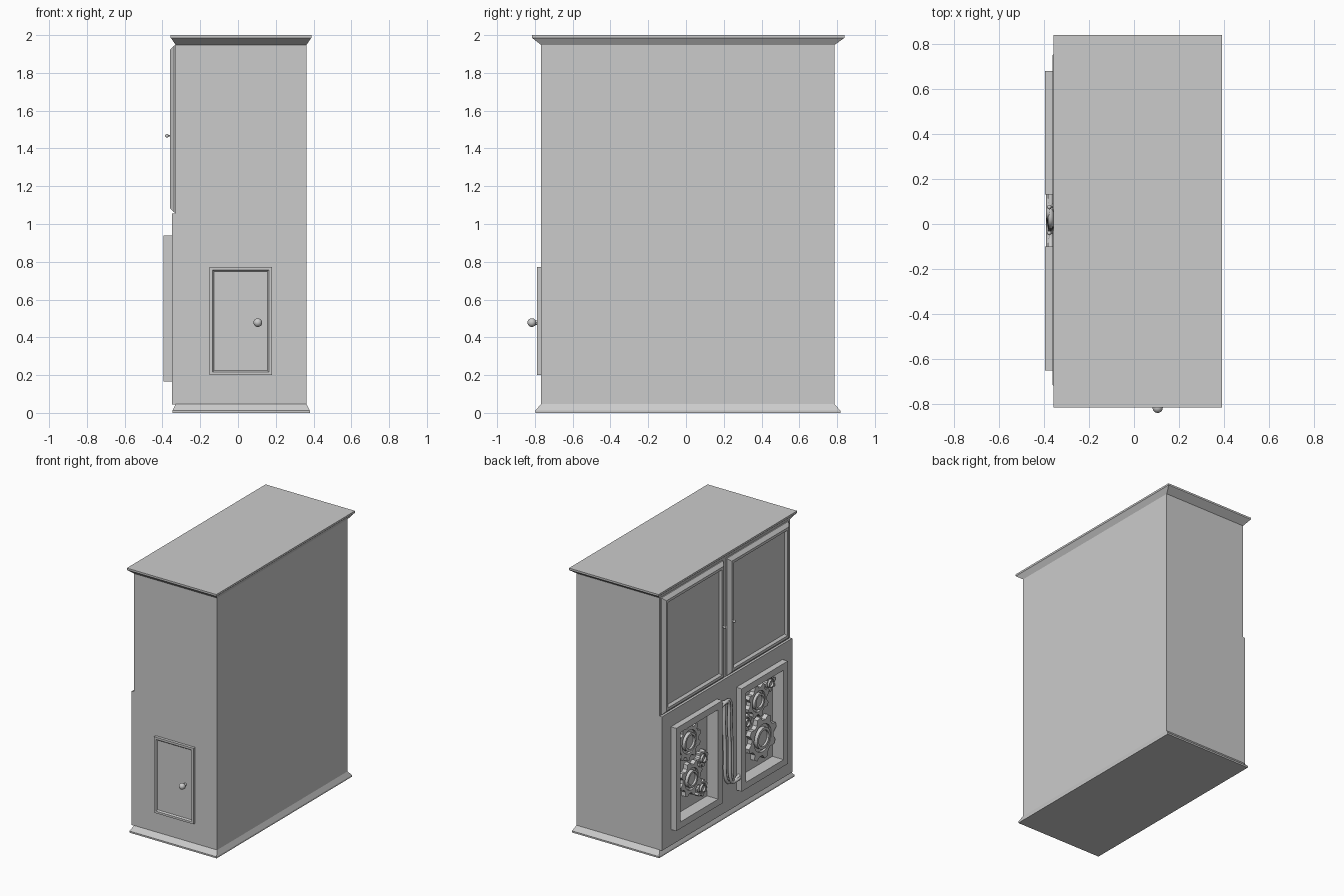
import bpy, bmesh
from math import pi, cos, sin
from mathutils import Vector

if "Cube" in bpy.data.objects:
    bpy.data.objects.remove(bpy.data.objects["Cube"])

# Local (u, v, height) frames for each side of the cabinet
LEFT = lambda u, v, h: (-h, -u, v)      # outward -x, u runs along -y
FRONT = lambda u, v, h: (u, -h, v)      # outward -y
UP = lambda u, v, h: (u, v, h)


def loft(name, loops, frame, cap_start=False):
    """Skin equal-length loops of (u, v, h) points and cap the last one."""
    bm = bmesh.new()
    rings = [[bm.verts.new(frame(*p)) for p in loop] for loop in loops]
    n = len(rings[0])
    for a, b in zip(rings, rings[1:]):
        for i in range(n):
            j = (i + 1) % n
            bm.faces.new((a[i], a[j], b[j], b[i]))
    bm.faces.new(rings[-1])
    if cap_start:
        bm.faces.new(rings[0][::-1])
    me = bpy.data.meshes.new(name)
    bm.to_mesh(me)
    bm.free()
    ob = bpy.data.objects.new(name, me)
    bpy.context.collection.objects.link(ob)
    return ob


def rect(u0, u1, v0, v1, h, inset=0):
    u0, u1, v0, v1 = u0 + inset, u1 - inset, v0 + inset, v1 - inset
    return [(u0, v0, h), (u1, v0, h), (u1, v1, h), (u0, v1, h)]


def panel(name, box, base, steps, frame):
    """Rectangular moulding; steps are (inset, height above base)."""
    return loft(name, [rect(*box, base + h, i) for i, h in steps], frame)


def knob(name, loc, axis, r, stem):
    q = Vector(axis).to_track_quat('Z', 'Y')
    bpy.ops.mesh.primitive_uv_sphere_add(segments=16, ring_count=10, radius=r, location=loc)
    ball = bpy.context.object
    ball.name = name
    bpy.ops.object.shade_smooth_by_angle()
    bpy.ops.mesh.primitive_cylinder_add(vertices=12, radius=r * 0.5, depth=stem,
                                        location=Vector(loc) - Vector(axis) * stem / 2,
                                        rotation=q.to_euler())
    bpy.context.object.name = name + "_stem"
    bpy.ops.object.shade_smooth_by_angle()


def gear(name, y, z, r, teeth):
    def circle(k, h):
        n = teeth * 4
        return [(-y + k * r * cos(2 * pi * i / n), z + k * r * sin(2 * pi * i / n), h)
                for i in range(n)]

    def toothed(h):
        pts = []
        for t in range(teeth):
            for off, k in ((0, .8), (.2, 1), (.48, 1), (.68, .8)):
                a = 2 * pi * (t + off) / teeth
                pts.append((-y + k * r * cos(a), z + k * r * sin(a), h))
        return pts
    loft(name, [toothed(.298), toothed(.335), circle(.62, .335), circle(.62, .318),
                circle(.48, .318), circle(.48, .345), circle(.36, .345), circle(.36, .33)], LEFT)


# Cabinet body: thicker below, stepped back behind the upper doors
X0, X1, Y0, Y1 = -.33, .363, -.767, .786
profile = [(X0, 1.95), (X0, 1.055), (-.35, 1.055), (-.35, .045), (X1, .045), (X1, 1.95)]
body = loft("cabinet_body", [[(x, z, h) for x, z in profile] for h in (-Y1, -Y0)],
            FRONT, True)

# Gear window openings cut into the body
windows = [(-.68, -.13, .165, .94), (.10, .65, .165, .94)]
for w in windows:
    cutter = loft("window_cutter", [rect(*w, .299, .049), rect(*w, .42, .049)], LEFT, True)
    cutter.hide_render = True
    mod = body.modifiers.new("window", 'BOOLEAN')
    mod.operation, mod.solver, mod.object = 'DIFFERENCE', 'EXACT', cutter
    bpy.context.view_layer.objects.active = body
    bpy.ops.object.modifier_apply(modifier=mod.name)
    bpy.data.objects.remove(cutter)

# Cornice and plinth
wide = (-.357, .39, -.815, .838)
loft("cornice", [rect(X0, X1, Y0, Y1, 1.948), rect(*wide, 1.982, .004),
                 rect(*wide, 1.986), rect(*wide, 2)], UP, True)
foot = (-.347, .38, -.798, .817)
loft("plinth", [rect(*foot, 0), rect(*foot, .012), rect(X0, X1, Y0, Y1, .047)], UP, True)

# Upper doors with bevelled frames
door_steps = [(0, 0), (0, .008), (.025, .031), (.045, .031), (.058, .014)]
for side, box, ky in (("a", (-.775, -.04, 1.06, 1.945), .075),
                      ("b", (.005, .74, 1.06, 1.945), -.04)):
    panel("upper_door_" + side, box, .33, door_steps, LEFT)
    knob("upper_knob_" + side, (-.376, ky, 1.467), (-1, 0, 0), .01, .018)

# Projecting window frames with deep linings
for i, w in enumerate(windows):
    panel(f"window_frame_{i}", w, .349, [(0, 0), (0, .046), (.05, .046), (.05, -.048)], LEFT)

# Gears inside the windows: y, z, radius, teeth
for i, g in enumerate([(.437, .73, .14, 10), (.41, .44, .13, 8), (.272, .54, .062, 7),
                       (.28, .32, .062, 7), (-.436, .425, .165, 8), (-.39, .72, .125, 8),
                       (-.53, .80, .062, 7), (-.25, .61, .062, 7)]):
    gear(f"gear_{i}", *g)

# S-shaped pipes linking the two windows
for i, (mid, x, dz) in enumerate(((.055, -.362, .03), (.02, -.378, .0), (-.015, -.37, -.03))):
    cu = bpy.data.curves.new(f"pipe_{i}", 'CURVE')
    cu.dimensions, cu.bevel_depth, cu.bevel_resolution = '3D', .012, 2
    sp = cu.splines.new('NURBS')
    pts = [(.14, .88 - dz / 2), (.09, .895), (mid, .90), (mid + .01, .72), (mid - .005, .55),
           (mid, .27), (-.06, .255), (-.11, .27 - dz / 2)]
    sp.points.add(len(pts) - 1)
    for p, (y, z) in zip(sp.points, pts):
        p.co = (x, y, z, 1)
    sp.use_endpoint_u, sp.order_u, sp.resolution_u = True, 3, 6
    bpy.context.collection.objects.link(bpy.data.objects.new(f"pipe_{i}", cu))

# Small door and knob on the narrow front side
panel("small_door", (-.15, .18, .20, .773), .766,
      [(0, 0), (0, .022), (.016, .022), (.024, .012)], FRONT)
knob("small_door_knob", (.105, -.816, .478), (0, -1, 0), .023, .04)
